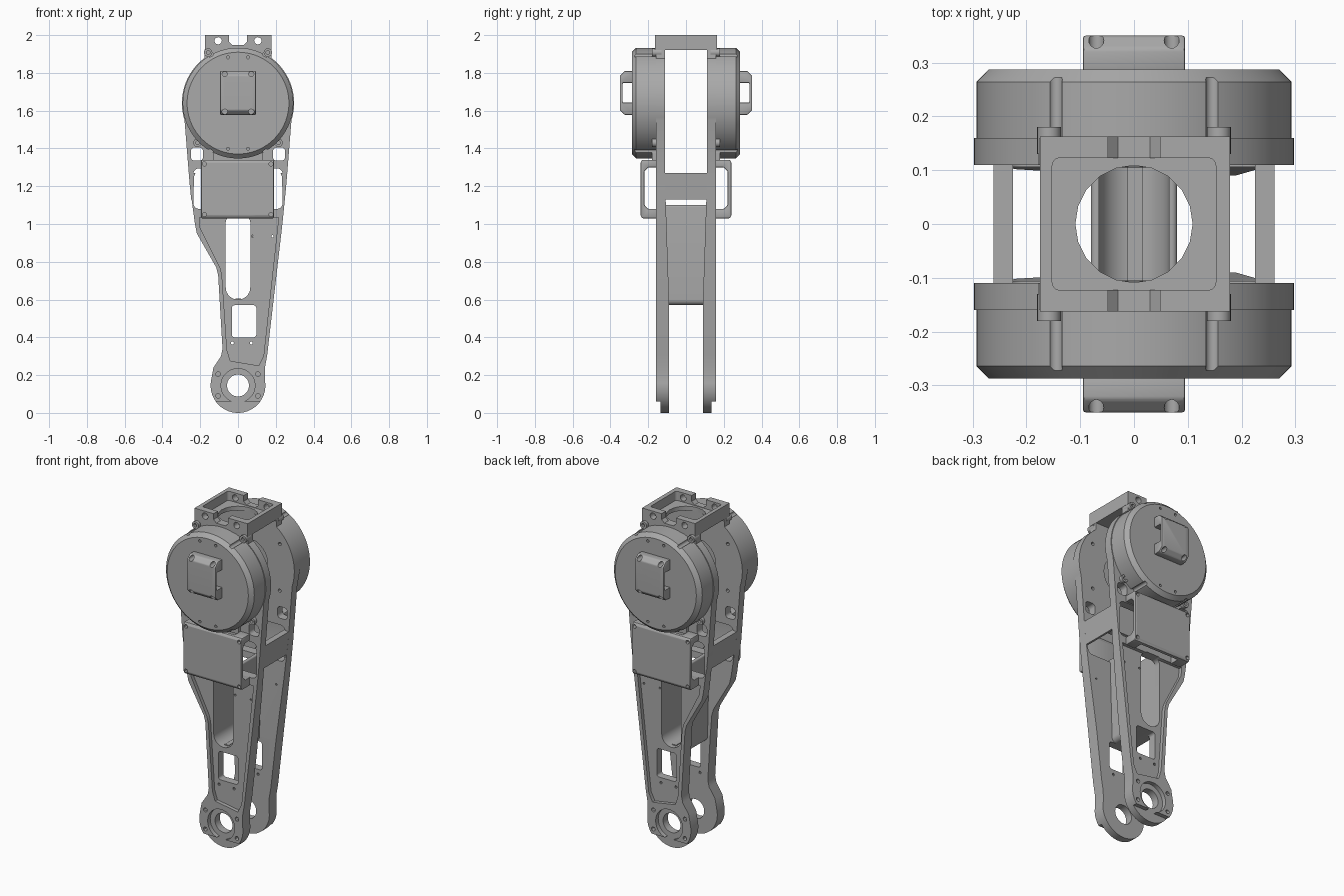
import bpy, bmesh, math
from mathutils import Matrix, Vector

cube = bpy.data.objects.get("Cube")
if cube:
    bpy.data.objects.remove(cube, do_unlink=True)

GREY = (0.4, 0.4, 0.4, 1)
metal = bpy.data.materials.new("plain grey metal")
metal.use_nodes = True
metal.diffuse_color = GREY
metal.node_tree.nodes["Principled BSDF"].inputs["Base Color"].default_value = GREY


def arc(cx, cy, r, a, b, n=24):
    """Points along an arc, angles in degrees."""
    angles = [math.radians(a + (b - a) * i / n) for i in range(n + 1)]
    return [(cx + r * math.cos(t), cy + r * math.sin(t)) for t in angles]


def circle(cx, cy, r, n=32):
    return arc(cx, cy, r, 0, 360, n)[:-1]


def rrect(x0, x1, y0, y1, low, high):
    """Rectangle with separate lower and upper corner radii."""
    return (arc(x0 + low, y0 + low, low, 180, 270, 8) + arc(x1 - low, y0 + low, low, 270, 360, 8)
            + arc(x1 - high, y1 - high, high, 0, 90, 8) + arc(x0 + high, y1 - high, high, 90, 180, 8))


def prism(name, pts, axis, a, b):
    """Extrude a 2D profile along an axis from a to b."""
    place = {"x": lambda p, d: (d, p[0], p[1]),
             "y": lambda p, d: (p[0], d, p[1]),
             "z": lambda p, d: (p[0], p[1], d)}[axis]
    bm = bmesh.new()
    lo = [bm.verts.new(place(p, a)) for p in pts]
    hi = [bm.verts.new(place(p, b)) for p in pts]
    bm.faces.new(lo)
    bm.faces.new(hi)
    for i in range(len(pts)):
        j = (i + 1) % len(pts)
        bm.faces.new((lo[i], lo[j], hi[j], hi[i]))
    bmesh.ops.remove_doubles(bm, verts=bm.verts, dist=1e-5)
    bmesh.ops.recalc_face_normals(bm, faces=bm.faces)
    mesh = bpy.data.meshes.new(name)
    bm.to_mesh(mesh)
    bm.free()
    mesh.materials.append(metal)
    obj = bpy.data.objects.new(name, mesh)
    bpy.context.collection.objects.link(obj)
    return obj


def box(name, x0, x1, y0, y1, z0, z1):
    return prism(name, [(x0, z0), (x1, z0), (x1, z1), (x0, z1)], "y", y0, y1)


def apply(obj, kind, **settings):
    mod = obj.modifiers.new(kind, kind)
    for key, value in settings.items():
        setattr(mod, key, value)
    bpy.context.view_layer.objects.active = obj
    bpy.ops.object.modifier_apply(modifier=mod.name)


def cut(obj, *cutters):
    for c in cutters:
        c.hide_render = True
        apply(obj, "BOOLEAN", operation="DIFFERENCE", solver="EXACT", object=c)
        bpy.data.objects.remove(c, do_unlink=True)


def hole(axis, cx, cy, r, a, b, n=32):
    return prism("cutter", circle(cx, cy, r, n), axis, a, b)


def bevel(obj, width):
    apply(obj, "BEVEL", width=width, segments=2, limit_method="ANGLE")


parts = []      # single parts
paired = []     # parts repeated on the front and back

# Side plate outline: foot, right edge, motor flange, head, left edge with knee
MZ = 1.64
outline = (arc(0, .145, .145, -190, 10, 40)
           + [(.143, .24), (.155, .31), (.235, 1.0), (.255, 1.2)]
           + arc(0, MZ, .297, -17.6, 53) + [(.175, 1.94), (-.175, 1.94)]
           + arc(0, MZ, .297, 127, 197.6)
           + [(-.255, 1.2), (-.228, 1.0), (-.218, .95), (-.115, .77), (-.105, .73),
              (-.082, .34), (-.09, .3), (-.13, .24)])
plate = prism("plate", outline, "y", .09, .16)
# Inner taper, sunken front panel and foot face
cut(plate,
    prism("cutter", [(0, .6), (.09, .6), (.11, 1.2), (.11, 2.1), (0, 2.1)], "x", -.5, .5),
    prism("cutter", [(-.205, 1.035), (-.2, .98), (-.095, .77), (-.085, .73), (-.058, .33),
                     (-.04, .275), (.11, .25), (.135, .3), (.215, 1.035)], "y", .138, .2),
    hole("y", 0, .145, .09, .135, .2),
    box("cutter", -.2, .2, .135, .2, -.1, .06),
    hole("y", 0, .145, .058, 0, .3))
# Slot, windows and openings behind the cover
cut(plate,
    prism("cutter", rrect(-.065, .065, .6, 1.04, .064, .03), "y", 0, .3),
    prism("cutter", rrect(-.033, .097, .4, .57, .015, .015), "y", 0, .3),
    prism("cutter", rrect(-.236, .236, 1.08, 1.295, .03, .03), "y", 0, .3),
    hole("y", 0, MZ, .12, 0, .14))
for s in (-1, 1):
    x0, x1 = sorted((s * .185, s * .25))
    cut(plate, prism("cutter", rrect(x0, x1, 1.335, 1.405, .02, .02), "y", 0, .3))
    # Screw holes on the foot, the panel and around the motor seat
    for z in (.09, .205):
        cut(plate, hole("y", s * .105, z, .012, .13, .2, 12))
    cut(plate, hole("y", .02 + s * .05, .37, .008, 0, .3, 10),
        hole("y", .13 + s * .053, .935, .006, 0, .3, 10))
    for z in (1.5, 1.78):
        cut(plate, hole("y", s * .2, z, .01, 0, .14, 12))
paired.append(plate)

# Motor housing with chamfered rim, edge grooves and face screws
motor = prism("motor_housing", circle(0, MZ, .293, 72), "y", .155, .287)
for v in motor.data.vertices:
    if v.co.y > .28:
        v.co.x *= .92
        v.co.z = MZ + (v.co.z - MZ) * .92
cap = prism("motor_body", circle(0, MZ, .293, 72), "y", .155, .264)
for v in motor.data.vertices:
    if v.co.y < .2:
        v.co.y = .264
for sx in (-1, 1):
    for sz in (-1, 1):
        cut(cap, hole("y", sx * .146, MZ + sz * .256, .013, .15, .3, 16))
        cut(motor, hole("y", sx * .146, MZ + sz * .256, .013, .15, .272, 16),
            hole("y", sx * .053, MZ + sz * .242, .008, .27, .3, 12))
paired += [motor, cap]

# Hub bridge on the motor face, open along x
hub = prism("hub_bridge", [(.28, 1.578), (.325, 1.578), (.35, 1.603), (.35, 1.785),
                           (.325, 1.81), (.28, 1.81), (.28, 1.747), (.335, 1.747),
                           (.335, 1.643), (.28, 1.643)], "x", -.095, .095)
bevel(hub, .005)
for x in (-.07, .07):
    for z in (1.594, 1.794):
        cut(hub, hole("y", x, z, .014, .3, .4, 16))
paired.append(hub)

# Electronics cover standing off the plate, open along x
cover = prism("electronics_cover", [(.155, 1.03), (.232, 1.03), (.24, 1.045), (.24, 1.325),
                                    (.232, 1.34), (.155, 1.34), (.155, 1.3), (.2, 1.3),
                                    (.22, 1.28), (.22, 1.1), (.2, 1.08), (.155, 1.08)],
              "x", -.195, .19)
bevel(cover, .005)
cut(cover, box("cutter", -.13, .13, .1, .215, 1.0, 1.4))
for x in (-.178, .175):
    for z in (1.05, 1.318):
        cut(cover, hole("y", x, z, .011, .2, .3, 12))
paired += [cover, box("connector", -.13, .13, .13, .18, 1.33, 1.38)]

# Screw bosses around the motor
for i, (x, z) in enumerate([(.158, 1.908), (-.158, 1.908), (.215, 1.43), (-.215, 1.43)]):
    boss = prism("screw_boss_%d" % (i + 1), circle(x, z, .022, 20), "y", .13, .18)
    cut(boss, hole("y", x, z, .01, .165, .2, 12))
    paired.append(boss)

# Head bracket: pocket, round opening, notches and tab holes
head = box("head_bracket", -.175, .178, -.163, .163, 1.92, 2.0)
cut(head,
    prism("cutter", rrect(-.152, .152, -.123, .123, .015, .015), "z", 1.945, 2.1),
    hole("z", 0, 0, .109, 1.8, 2.1, 20),
    prism("cutter", [(-.03, 1.948), (.03, 1.948), (.048, 1.965), (.048, 2.1),
                     (-.048, 2.1), (-.048, 1.965)], "y", -.3, .3))
for x in (-.105, .105):
    cut(head, hole("y", x, 1.97, .019, -.3, .3, 20))
parts.append(head)

# Cross bars joining the plate edges
for s, side in ((1, "left"), (-1, "right")):
    parts.append(prism(side + "_cross_bar",
                       [(s * .236, 1.13), (s * .248, 1.13), (s * .261, 1.27),
                        (s * .225, 1.27), (s * .233, 1.25)], "y", -.159, .159))

# Cable channel behind the slot
channel = prism("cable_channel", rrect(-.08, .08, .57, 1.1, .03, .01), "y", -.12, .12)
cut(channel, prism("cutter", rrect(-.065, .065, .6, 1.3, .064, .01), "y", -.3, .3))
parts.append(channel)
parts.append(box("channel_rib", -.012, .016, -.11, .11, .585, .606))

# Mirror the paired parts to the other side
for obj in paired:
    twin = obj.copy()
    twin.data = obj.data.copy()
    bpy.context.collection.objects.link(twin)
    twin.data.transform(Matrix.Scale(-1, 4, Vector((0, 1, 0))))
    twin.data.flip_normals()
    base = obj.name
    obj.name, twin.name = "back_" + base, "front_" + base
    parts += [obj, twin]

# Smooth shading with sharp edges
bpy.ops.object.select_all(action="DESELECT")
for obj in parts:
    obj.select_set(True)
bpy.context.view_layer.objects.active = parts[0]
bpy.ops.object.shade_smooth_by_angle(angle=math.radians(30))
